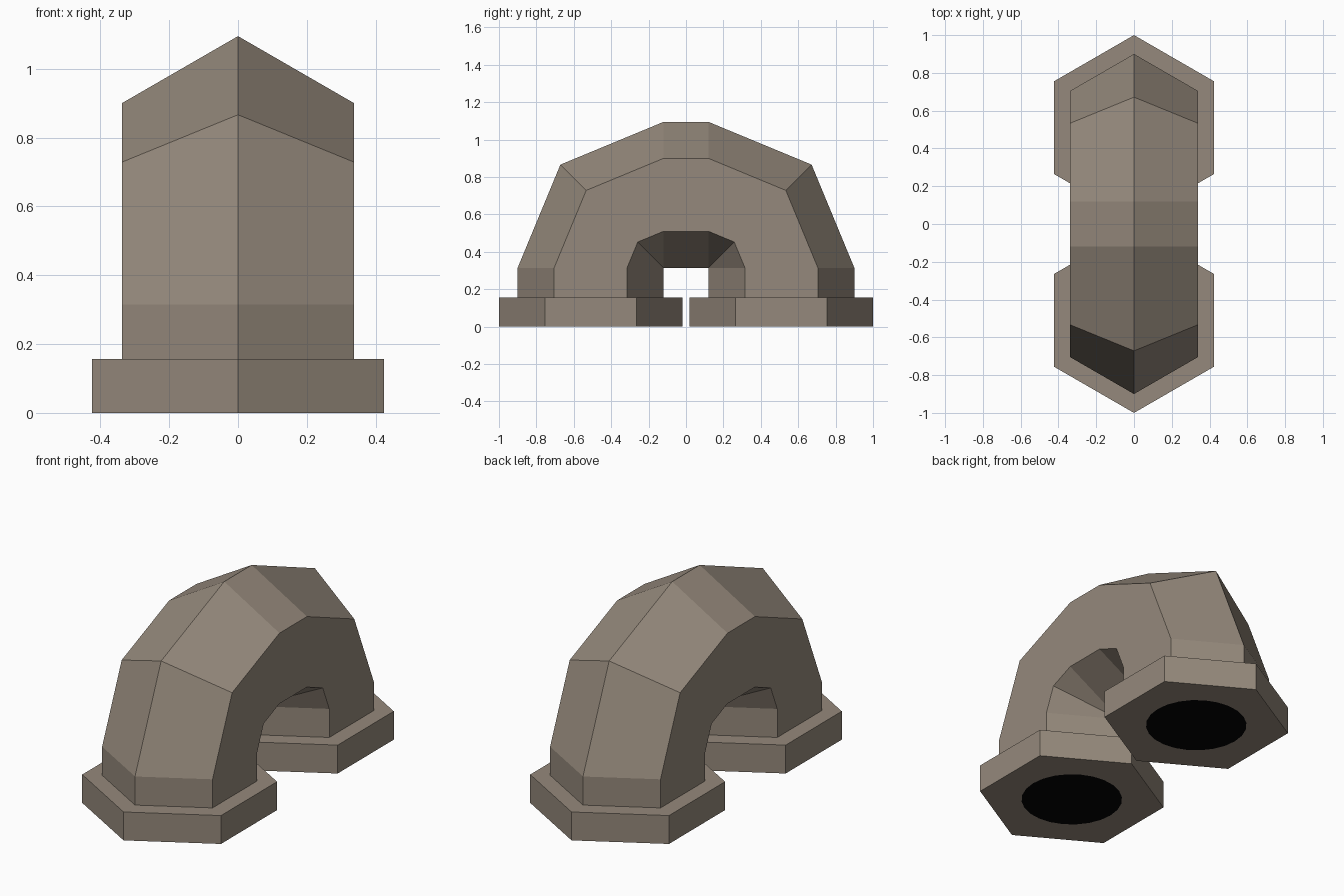
import bpy, bmesh
from math import sin, cos, pi

if "Cube" in bpy.data.objects:
    bpy.data.objects.remove(bpy.data.objects["Cube"])

PIPE_R, FLANGE_R = 0.39, 0.49     # hexagon corner radii
LEG_Y, PIVOT_Y = 0.51, 0.12       # leg centre, bend pivot
FLANGE_H, PIVOT_Z = 0.157, 0.315
HOLE_R = 0.265


def material(name, rgb):
    m = bpy.data.materials.new(name)
    m.diffuse_color = (*rgb, 1)
    m.use_nodes = True
    m.node_tree.nodes["Principled BSDF"].inputs["Base Color"].default_value = m.diffuse_color
    return m


stone = material("warm grey", (0.30, 0.25, 0.20))
black = material("black", (0.001, 0.001, 0.001))


def finish(name, bm):
    bmesh.ops.remove_doubles(bm, verts=bm.verts[:], dist=1e-4)
    bmesh.ops.recalc_face_normals(bm, faces=bm.faces[:])
    me = bpy.data.meshes.new(name)
    bm.to_mesh(me)
    bm.free()
    me.materials.append(stone)
    me.materials.append(black)
    ob = bpy.data.objects.new(name, me)
    bpy.context.collection.objects.link(ob)


def ring(bm, r, z, y, n=6):
    return [bm.verts.new((r * sin(2 * pi * k / n), y + r * cos(2 * pi * k / n), z))
            for k in range(n)]


def bridge(bm, a, b):
    n = len(a)
    for k in range(n):
        bm.faces.new((a[k], a[(k + 1) % n], b[(k + 1) % n], b[k]))


# Curved hexagonal pipe: rings swept around a pivot on each side
def bend_ring(side, theta, drop=0.0):
    pts = []
    for k in range(6):
        u = PIPE_R * (1 + cos(pi * k / 3))
        pts.append((PIPE_R * sin(pi * k / 3),
                    side * (PIVOT_Y + u * cos(theta)),
                    PIVOT_Z + u * sin(theta) - drop))
    return pts


def half(side):
    return [bend_ring(side, 0, PIVOT_Z - FLANGE_H)] + \
           [bend_ring(side, a * pi / 4) for a in range(3)]


bm = bmesh.new()
rings = [[bm.verts.new(p) for p in r] for r in half(-1) + half(1)[::-1]]
for a, b in zip(rings, rings[1:]):
    bridge(bm, a, b)
bmesh.ops.remove_doubles(bm, verts=bm.verts[:], dist=1e-4)
bmesh.ops.dissolve_degenerate(bm, edges=bm.edges[:], dist=1e-4)
finish("curved_pipe", bm)

# Hexagonal flanges with a black round opening underneath
for name, y in (("front_flange", -LEG_Y), ("back_flange", LEG_Y)):
    bm = bmesh.new()
    low = ring(bm, FLANGE_R, 0, y)
    top = ring(bm, FLANGE_R, FLANGE_H, y)
    collar = ring(bm, PIPE_R, FLANGE_H, y)
    hole = ring(bm, HOLE_R, 0, y, 24)
    bridge(bm, low, top)
    bridge(bm, top, collar)
    for k in range(6):
        arc = [hole[(4 * k + j) % 24] for j in range(4, -1, -1)]
        bm.faces.new([low[k], low[(k + 1) % 6]] + arc)
    bm.faces.new(hole).material_index = 1
    finish(name, bm)
